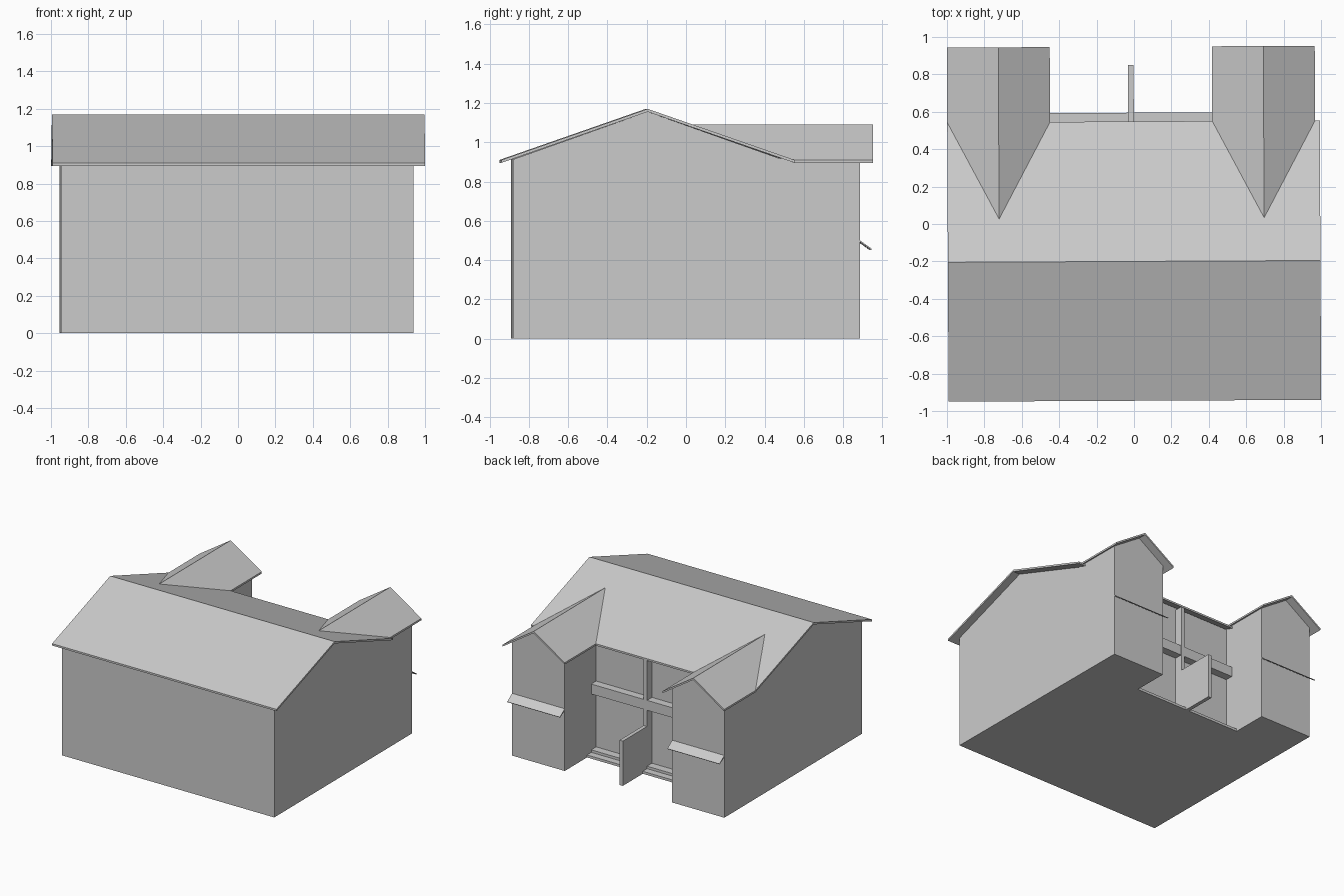
import bpy, bmesh
from mathutils import Matrix, Vector

cube = bpy.data.objects.get("Cube")
if cube:
    bpy.data.objects.remove(cube)

grey = bpy.data.materials.new("light_grey")
grey.use_nodes = True
grey.diffuse_color = (0.6, 0.6, 0.6, 1)
grey.node_tree.nodes["Principled BSDF"].inputs["Base Color"].default_value = (0.6, 0.6, 0.6, 1)

TURN = Matrix.Rotation(0.005, 4, "Z")  # the house stands very slightly turned


def loft(name, start, end):
    """Solid between two matching outlines."""
    bm = bmesh.new()
    a = [bm.verts.new(p) for p in start]
    b = [bm.verts.new(p) for p in end]
    bm.faces.new(a)
    bm.faces.new(b[::-1])
    for i in range(len(a)):
        j = (i + 1) % len(a)
        bm.faces.new((a[i], b[i], b[j], a[j]))
    bmesh.ops.recalc_face_normals(bm, faces=bm.faces)
    mesh = bpy.data.meshes.new(name)
    bm.to_mesh(mesh)
    bm.free()
    mesh.transform(TURN)
    mesh.materials.append(grey)
    obj = bpy.data.objects.new(name, mesh)
    bpy.context.scene.collection.objects.link(obj)
    return obj


def along_x(name, outline, x0, x1):
    return loft(name, [(x0, y, z) for y, z in outline], [(x1, y, z) for y, z in outline])


def along_y(name, outline, y0, y1):
    return loft(name, [(x, y0, z) for x, z in outline], [(x, y1, z) for x, z in outline])


def box(name, x0, x1, y0, y1, z0, z1):
    return along_x(name, [(y0, z0), (y1, z0), (y1, z1), (y0, z1)], x0, x1)


THICK = 0.015
EAVE, RIDGE, WING_RIDGE = 0.91, 1.17, 1.09
FRONT, BACK, RIDGE_Y = -0.945, 0.548, -0.2
WALL_FRONT, RECESS, WALL_BACK = -0.885, 0.477, 0.88
INNER_L, INNER_R = 0.467, -0.487

# Main house walls with gable ends
along_x("main_walls", [(WALL_FRONT, 0), (RECESS, 0), (RECESS, 0.916),
                       (RIDGE_Y, RIDGE - THICK), (WALL_FRONT, 0.913)], -0.95, 0.935)

# Main roof
along_x("main_roof", [(FRONT, EAVE), (RIDGE_Y, RIDGE), (BACK, EAVE),
                      (BACK, EAVE - THICK), (RIDGE_Y, RIDGE - THICK), (FRONT, EAVE - THICK)],
        -0.996, 0.996)

# Two rear wings, each with a roof cut along the valleys and a sloped awning
VALLEY_Y = 0.03
for side, x0, x1, mid in (("left", INNER_L, 0.935, 0.696), ("right", -0.95, INNER_R, -0.721)):
    along_y(side + "_wing_walls", [(x0, 0), (x1, 0), (x1, 0.925),
                                   (mid, WING_RIDGE - THICK), (x0, 0.925)], RECESS, WALL_BACK)
    half, end = 0.275, 0.948
    drop = Vector((0, 0, THICK))
    rear = [Vector((mid - half, end, EAVE)), Vector((mid, end, WING_RIDGE)),
            Vector((mid + half, end, EAVE))]
    valley = [Vector((mid - half, BACK, EAVE)), Vector((mid, VALLEY_Y, WING_RIDGE)),
              Vector((mid + half, BACK, EAVE))]
    for slope, i in (("right", 0), ("left", 1)):
        top = [rear[i], rear[i + 1], valley[i + 1], valley[i]]
        loft(f"{side}_wing_roof_{slope}_slope", top, [p - drop for p in top])
    along_x(side + "_awning", [(WALL_BACK - 0.005, 0.505), (0.942, 0.457),
                               (0.938, 0.452), (WALL_BACK - 0.005, 0.497)], x0, x1)

# Recessed rear porch: step, cross beam, post and dividing wall
box("porch_lower_step", INNER_R, INNER_L, RECESS, 0.595, 0, 0.02)
box("porch_upper_step", INNER_R, INNER_L, RECESS, 0.54, 0.02, 0.04)
box("porch_beam", INNER_R, INNER_L, RECESS, 0.54, 0.49, 0.57)
box("porch_post", -0.028, 0.002, RECESS, 0.541, 0.04, 0.9)
box("porch_divider", -0.028, 0.002, RECESS, 0.85, 0, 0.36)
